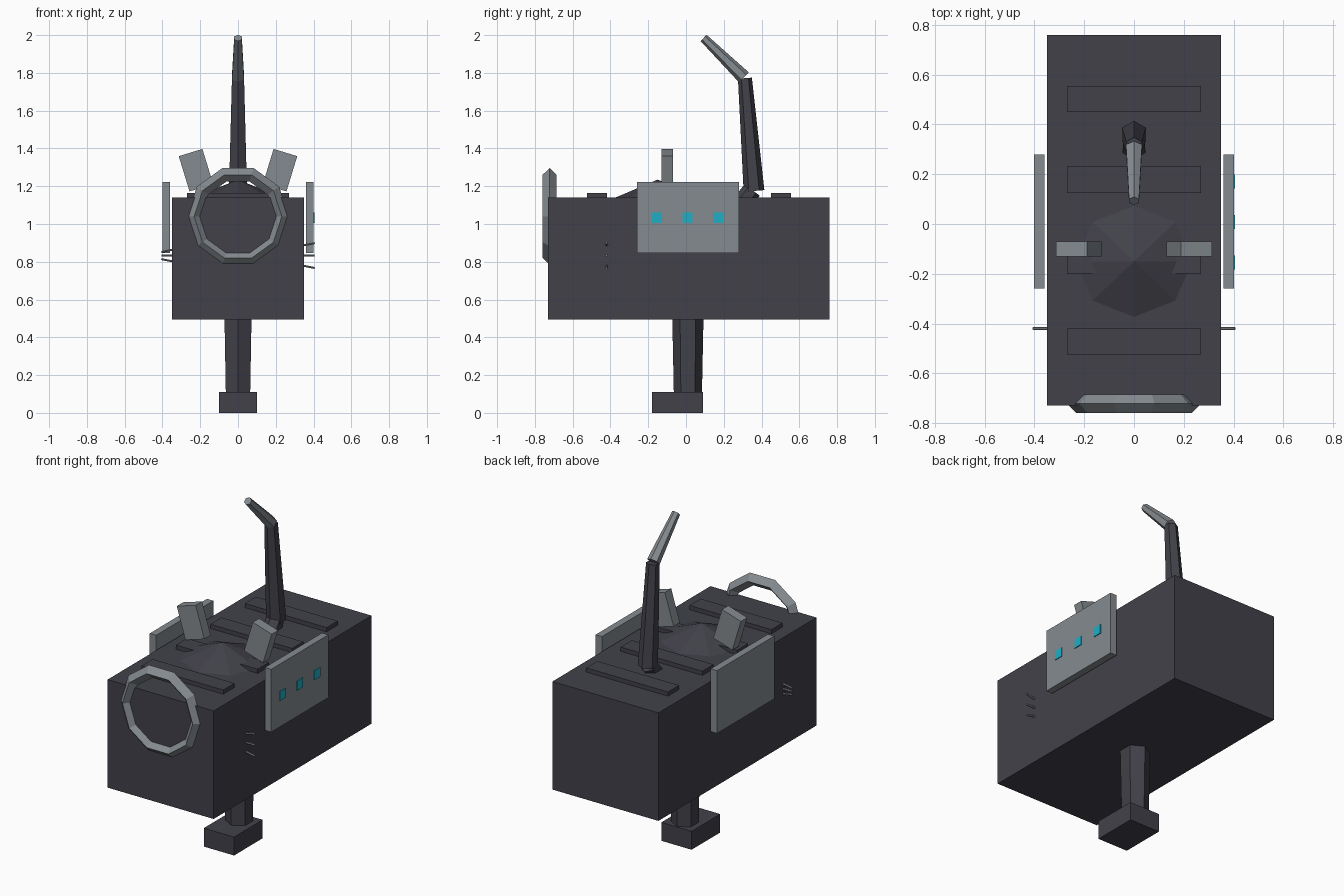
import bpy
import math
from mathutils import Vector

default = bpy.data.objects.get("Cube")
if default:
    bpy.data.objects.remove(default, do_unlink=True)


def make_material(name, rgb):
    mat = bpy.data.materials.new(name)
    mat.use_nodes = True
    colour = (*rgb, 1.0)
    mat.diffuse_color = colour
    mat.node_tree.nodes["Principled BSDF"].inputs["Base Color"].default_value = colour
    return mat


DARK = make_material("dark_charcoal", (0.054, 0.053, 0.068))
GREY = make_material("steel_grey", (0.235, 0.258, 0.278))
CYAN = make_material("cyan_light", (0.015, 0.42, 0.56))


def finish(name, mat):
    obj = bpy.context.object
    obj.name = name
    obj.data.name = name
    obj.data.materials.append(mat)
    return obj


def box(name, mat, centre, size, tilt=0.0):
    """Box with full dimensions, optionally tilted sideways about y."""
    bpy.ops.mesh.primitive_cube_add(size=1, location=centre, rotation=(0, tilt, 0))
    bpy.context.object.scale = size
    return finish(name, mat)


def rod(name, mat, start, end, r_start, r_end, sides=6):
    """Tapered prism between two points."""
    start, end = Vector(start), Vector(end)
    axis = end - start
    turn = Vector((0, 0, 1)).rotation_difference(axis.normalized())
    bpy.ops.mesh.primitive_cone_add(vertices=sides, radius1=r_start, radius2=r_end,
                                    depth=axis.length, location=(start + end) / 2,
                                    rotation=turn.to_euler())
    return finish(name, mat)


# Main body, supporting post and foot
box("body", DARK, (0, 0.015, 0.8175), (0.70, 1.49, 0.645))
rod("post", DARK, (0, 0.01, 0.08), (0, 0.01, 0.52), 0.074, 0.083)
box("foot", DARK, (0, -0.045, 0.055), (0.20, 0.27, 0.11))

# Raised strips across the back
for i in range(4):
    box(f"top_strip_{i + 1}", DARK, (0, -0.472 + 0.325 * i, 1.15), (0.54, 0.105, 0.03))

# Faceted low dome
dome = rod("dome", DARK, (0, -0.15, 1.135), (0, -0.15, 1.235), 0.235, 0, sides=8)
dome.scale.x = 1.05

# Front ring
bpy.ops.mesh.primitive_torus_add(major_segments=10, minor_segments=4,
                                 major_radius=0.232, minor_radius=0.037,
                                 location=(0, -0.722, 1.04),
                                 rotation=(math.pi / 2, 0, 0))
finish("front_ring", GREY)

# Ears and side panels
for side, label in ((1, "left"), (-1, "right")):
    box(f"{label}_ear", GREY, (side * 0.2225, -0.10, 1.285), (0.131, 0.06, 0.195),
        tilt=side * math.radians(17))
    box(f"{label}_panel", GREY, (side * 0.38, 0.01, 1.035), (0.042, 0.54, 0.375))

# Lights on the left panel only
for i in range(3):
    box(f"panel_light_{i + 1}", CYAN, (0.393, -0.155 + 0.163 * i, 1.033),
        (0.025, 0.055, 0.055))

# Whiskers: three per side, fanned
for side, label, spread, slope in ((1, "left", 0.055, 0.2), (-1, "right", 0.03, -0.2)):
    for k in (-1, 0, 1):
        root = 0.833 + k * spread
        rod(f"{label}_whisker_{k + 2}", GREY, (side * 0.32, -0.42, root - k * slope * 0.03),
            (side * 0.406, -0.42, root + k * slope * 0.055), 0.006, 0.006)

# Jointed tail
rod("tail_base", DARK, (0, 0.26, 1.06), (0, 0.35, 1.18), 0.055, 0.05)
rod("tail_lower", DARK, (0, 0.36, 1.175), (0, 0.312, 1.772), 0.055, 0.037)
rod("tail_tip", GREY, (0, 0.307, 1.776), (0, 0.093, 1.985), 0.037, 0.023)
